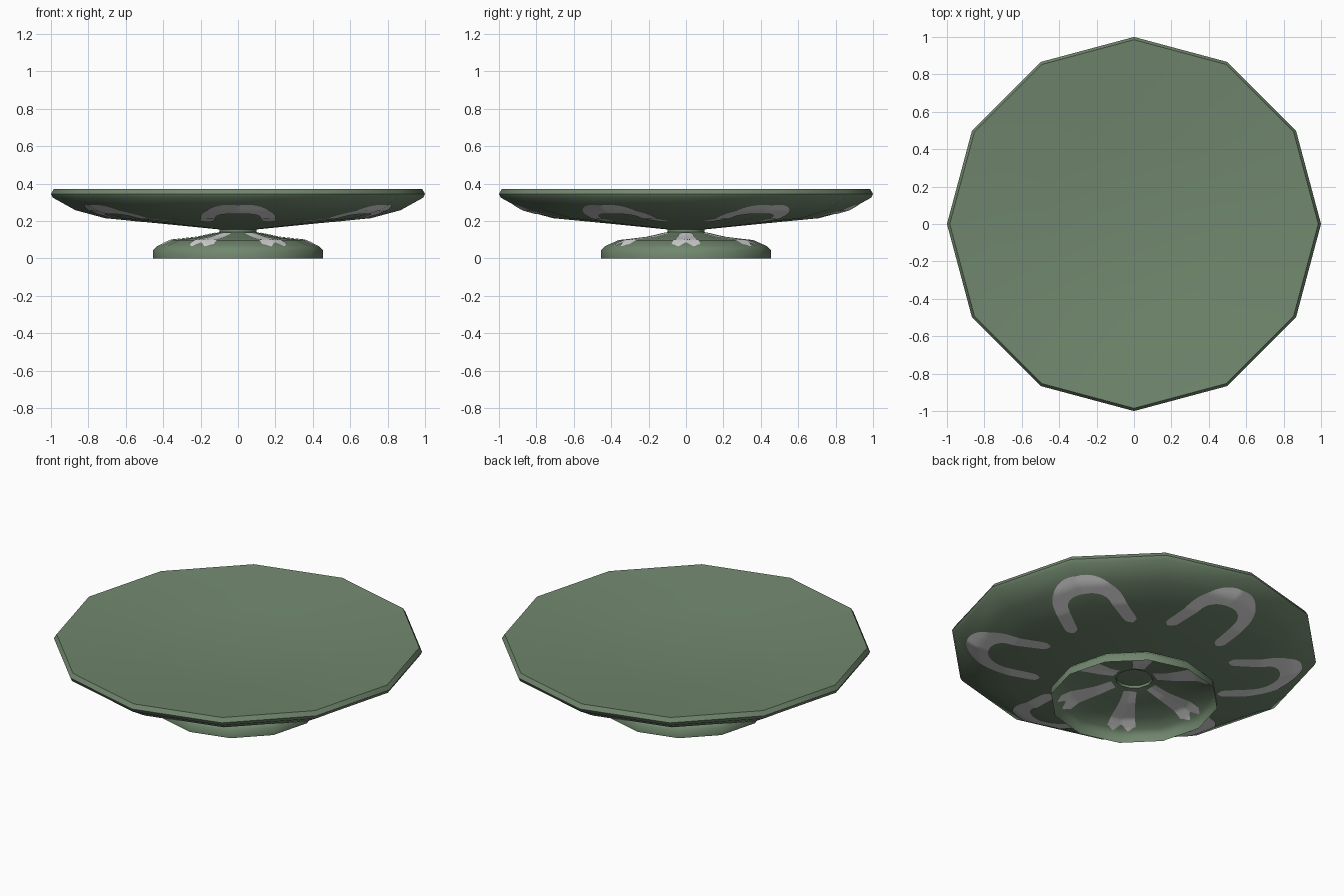
import bpy, bmesh, math
from mathutils import Vector

if "Cube" in bpy.data.objects:
    bpy.data.objects.remove(bpy.data.objects["Cube"])

SIDES = 12


def material(name, rgb):
    m = bpy.data.materials.new(name)
    m.diffuse_color = (*rgb, 1)
    m.use_nodes = True
    m.node_tree.nodes["Principled BSDF"].inputs["Base Color"].default_value = m.diffuse_color
    return m


green = material("sage green", (0.165, 0.245, 0.155))
grey = material("light grey", (0.74, 0.74, 0.74))


def finish(bm, name, mat, angle):
    me = bpy.data.meshes.new(name)
    bm.to_mesh(me)
    bm.free()
    me.materials.append(mat)
    ob = bpy.data.objects.new(name, me)
    bpy.context.collection.objects.link(ob)
    bpy.ops.object.select_all(action='DESELECT')
    ob.select_set(True)
    bpy.context.view_layer.objects.active = ob
    bpy.ops.object.shade_smooth_by_angle(angle=math.radians(angle))
    return ob


def lathe(name, profile, mat):
    """Twelve-sided revolve of (radius, height) points; radius 0 makes a pole."""
    bm = bmesh.new()
    rings = []
    for r, z in profile:
        n = SIDES if r > 0 else 1
        rings.append([bm.verts.new((r * math.cos(2 * math.pi * i / SIDES),
                                    r * math.sin(2 * math.pi * i / SIDES), z))
                      for i in range(n)])
    for a, b in zip(rings, rings[1:]):
        for i in range(SIDES):
            j = (i + 1) % SIDES
            q = [a[i % len(a)], a[j % len(a)], b[j % len(b)], b[i % len(b)]]
            bm.faces.new(list(dict.fromkeys(q)))
    return finish(bm, name, mat, 50)


def height(profile, x, y):
    """Height of the twelve-sided surface above (x, y)."""
    step = 2 * math.pi / SIDES
    a = (math.atan2(y, x) % step) - step / 2
    r = math.hypot(x, y) * math.cos(a) / math.cos(step / 2)
    for (r0, z0), (r1, z1) in zip(profile, profile[1:]):
        if r0 <= r <= r1 and r1 > r0:
            return z0 + (z1 - z0) * (r - r0) / (r1 - r0)
    return profile[-1][1]


def painted(name, rows, profile, first_angle, offset):
    """Six thin painted shapes laid on a surface; rows hold (outward, sideways)."""
    bm = bmesh.new()
    for k in range(6):
        a = math.radians(first_angle + 60 * k)
        c, s = math.cos(a), math.sin(a)
        grid = []
        for row in rows:
            line = []
            for u, v in row:
                x, y = u * c - v * s, u * s + v * c
                line.append(bm.verts.new((x, y, height(profile, x, y) + offset)))
            grid.append(line)
        for p, q in zip(grid, grid[1:]):
            for i in range(len(p) - 1):
                f = bm.faces.new((p[i], p[i + 1], q[i + 1], q[i]))
                f.normal_update()
                if f.normal.z * offset < 0:
                    f.normal_flip()
    return finish(bm, name, grey, 60)


# Shallow dish and hollow flared foot
under = [(0.1, 0.155), (0.4, 0.185), (0.71, 0.215), (0.87, 0.258), (0.99, 0.325)]
lathe("dish", [(0, 0.155)] + under +
      [(1.0, 0.345), (0.985, 0.37), (0.5, 0.322), (0, 0.295)], green)
foot = [(0.1, 0.14), (0.22, 0.114), (0.36, 0.098), (0.43, 0.067), (0.455, 0.043)]
lathe("foot", [(0.455, 0.0)] + foot[::-1] + [(0.1, 0.155)], green)

# Arches painted under the dish
arch_path = []
for i in range(13):                      # leg with a rounded tip
    t = i / 12
    u = 0.49 + 0.21 * t
    w = math.sqrt(1 - (1 - min(1, t * 5)) ** 2) if t < 0.2 else 1
    mid, half = 0.172 - 0.012 * t, max(0.006, (0.034 + 0.006 * t) * w)
    arch_path.append(((u, mid + half), (u, mid - half)))
crown = []
for i in range(1, 32):
    th = math.pi * i / 32
    crown.append(((0.70 + 0.22 * math.sin(th), 0.20 * math.cos(th)),
                  (0.70 + 0.10 * math.sin(th), 0.12 * math.cos(th))))
mirrored = [((o[0], -o[1]), (n[0], -n[1])) for o, n in reversed(arch_path)]
arch_rows = [[tuple(Vector(o).lerp(Vector(n), k / 5)) for k in range(6)]
             for o, n in arch_path + crown + mirrored]
painted("dish_arches", arch_rows, under, -90, -0.003)

# Flared petals painted on both faces of the foot
petal_rows = []
for i in range(21):
    t = i / 20
    row = []
    for k in range(-8, 9):
        s = k / 8
        end = 0.395 + 0.03 * math.sin(math.pi * s) ** 2
        row.append((0.12 + (end - 0.12) * t, s * (0.036 + 0.042 * t ** 1.5)))
    petal_rows.append(row)
painted("foot_petals_outside", petal_rows, foot, 0, 0.003)
painted("foot_petals_inside", petal_rows, foot, 0, -0.003)
